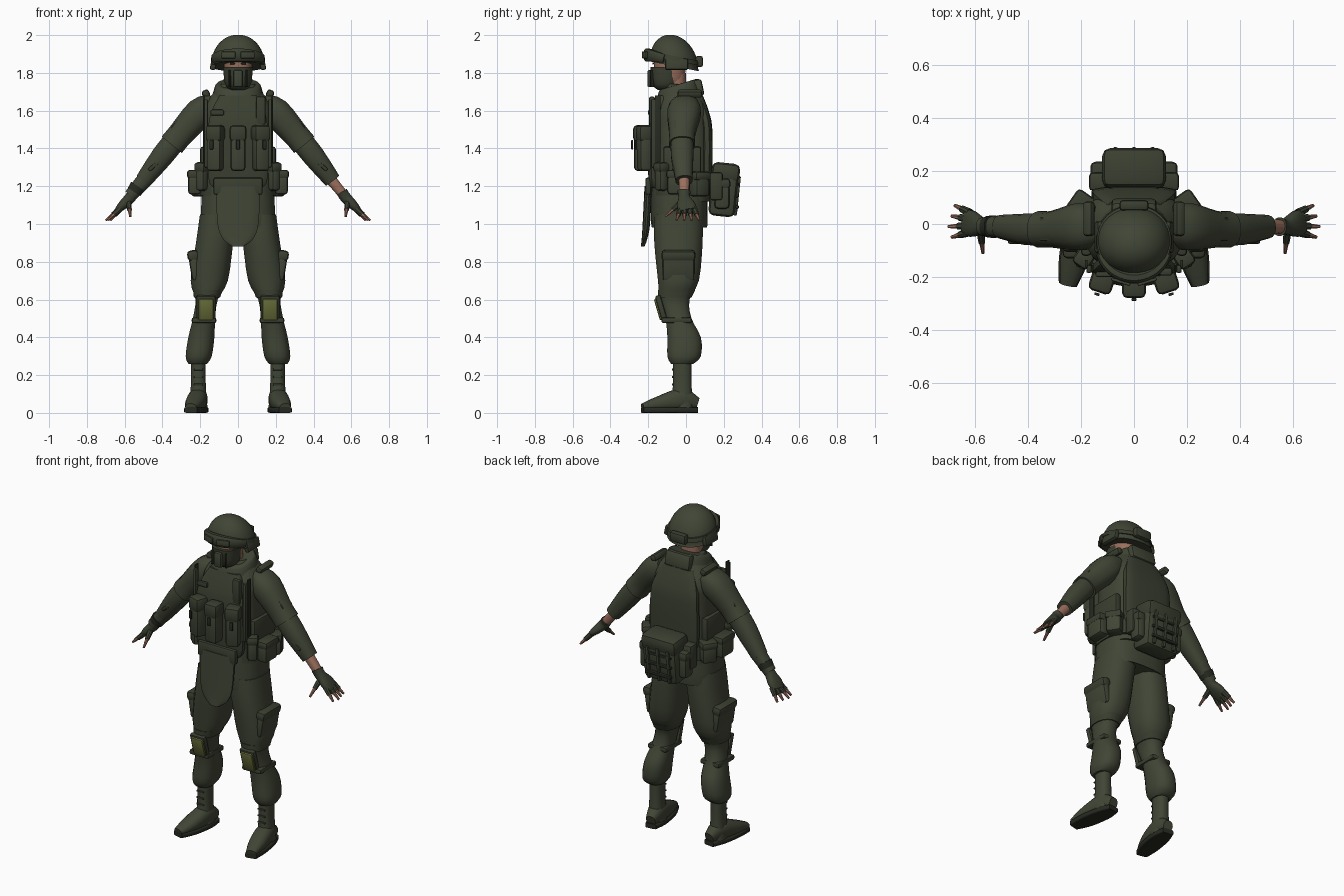
import bpy, bmesh, math
from mathutils import Vector, Matrix, Euler

cube = bpy.data.objects.get("Cube")
if cube:
    bpy.data.objects.remove(cube, do_unlink=True)


def material(name, red, green, blue):
    mat = bpy.data.materials.new(name)
    mat.use_nodes = True
    mat.diffuse_color = (red, green, blue, 1)
    shader = mat.node_tree.nodes["Principled BSDF"]
    shader.inputs["Base Color"].default_value = mat.diffuse_color
    shader.inputs["Roughness"].default_value = 0.9
    return mat


olive = material("olive cloth", .052, .06, .036)
drab = material("drab webbing", .043, .05, .03)
dark = material("dark strap", .02, .023, .015)
skin = material("skin", .33, .16, .11)
moss = material("moss yellow patch", .15, .17, .045)

X_AXIS, Y_AXIS, UP = Matrix.Identity(3)


def finish(bm, name, mat, mirror):
    bmesh.ops.recalc_face_normals(bm, faces=bm.faces[:])
    mesh = bpy.data.meshes.new(name)
    bm.to_mesh(mesh)
    bm.free()
    mesh.materials.append(mat)
    obj = bpy.data.objects.new(name, mesh)
    bpy.context.collection.objects.link(obj)
    if mirror:
        obj.modifiers.new("Mirror", 'MIRROR')
    bpy.ops.object.select_all(action='DESELECT')
    obj.select_set(True)
    bpy.context.view_layer.objects.active = obj
    bpy.ops.object.shade_smooth_by_angle(angle=math.radians(40))


def spline(rings, steps=3):
    """Pass a smooth curve through all values of the rings."""
    result = []
    last = len(rings) - 1
    for i in range(last):
        around = [rings[min(max(i + k, 0), last)] for k in (-1, 0, 1, 2)]
        for step in range(steps):
            t = step / steps
            result.append([
                q + t / 2 * (r - p + t * (2 * p - 5 * q + 4 * r - s
                                          + t * (3 * (q - r) + s - p)))
                for p, q, r, s in zip(*around)])
    return result + [rings[last]]


def tube(name, rings, mat, axis=None, ref=Y_AXIS, power=2.4, sides=16, mirror=False):
    """Loft superellipse rings: x, y, z, radius along ref, radius across."""
    bm = bmesh.new()
    rings = spline([(*ring, ring[-1])[:5] for ring in rings])
    points = [Vector(ring[:3]) for ring in rings]
    loops = []
    for i, (point, ring) in enumerate(zip(points, rings)):
        along = axis or points[min(i + 1, len(points) - 1)] - points[max(i - 1, 0)]
        along = along.normalized()
        u = (ref - along * ref.dot(along)).normalized()
        v = along.cross(u)
        loop = []
        for k in range(sides):
            angle = math.tau * (k + .5) / sides
            c, s = (math.copysign(abs(value) ** (2 / power), value)
                    for value in (math.cos(angle), math.sin(angle)))
            loop.append(bm.verts.new(point + u * ring[3] * c + v * ring[4] * s))
        loops.append(loop)
    for low, high in zip(loops, loops[1:]):
        for k in range(sides):
            bm.faces.new((low[k - 1], low[k], high[k], high[k - 1]))
    bm.faces.new(loops[0])
    bm.faces.new(loops[-1])
    finish(bm, name, mat, mirror)


def column(name, rings, mat, x=0, y=-.02, splay=0, axis=UP, **options):
    """Loft level rings: height, depth, width and an optional shift in y."""
    tube(name, [(x + splay * z, y + sum(shift), z, depth, width)
                for z, depth, width, *shift in rings], mat, axis=axis, **options)


def box(name, loc, size, mat, rot=(0, 0, 0), mirror=False, bevel=.015):
    bm = bmesh.new()
    turn = Euler([math.radians(angle) for angle in rot]).to_matrix().to_4x4()
    bmesh.ops.create_cube(bm, size=1, matrix=Matrix.Diagonal((*size, 1)))
    bmesh.ops.bevel(bm, geom=bm.edges[:], offset=min(bevel, min(size) / 3),
                    segments=2, profile=.5, affect='EDGES', clamp_overlap=True)
    bm.transform(Matrix.Translation(loc) @ turn)
    finish(bm, name, mat, mirror)


def pouch(name, loc, size, rot=(0, 0, 0), mirror=False, bevel=.02):
    """A bag with a slightly wider flap over its top third."""
    box(name, loc, size, olive, rot, mirror, bevel)
    width, depth, height = size
    turn = Euler([math.radians(angle) for angle in rot]).to_matrix()
    lid = Vector(loc) + turn @ Vector((0, 0, height / 3))
    box(name + "_flap", lid, (width + .01, depth + .01, height * .36),
        drab, rot, mirror, bevel)


# Trousers with bloused cuffs, cargo pockets and knee pads
leg = dict(x=.25, y=-.04, splay=-.14, mirror=True)
column("trouser_legs", [
    (1.05, .13, .1), (.9, .13, .1), (.7, .11, .1), (.6, .08, .06, -.02),
    (.5, .07, .06), (.4, .09, .07, .03), (.3, .09, .07, .03), (.26, .06, .05, .02)],
    olive, **leg)
column("knee_straps", [(.65, .1, .08, -.01), (.61, .09, .07, -.02)], drab, **leg)
pouch("cargo_pockets", (.23, -.04, .78), (.05, .17, .16), (0, 9, 0), True)
box("lower_knee_straps", (.18, -.05, .49), (.13, .16, .03), drab, mirror=True)
box("knee_pads", (.17, -.13, .55), (.1, .03, .15), drab, (16, 0, 0), True)
box("knee_patches", (.17, -.14, .55), (.08, .03, .12), moss, (16, 0, 0), True)

# Boots: shaft, foot, sole and laces
foot = [(.2, .06, .05, .03, .03), (.21, -.02, .07, .05, .06),
        (.23, -.14, .05, .05, .04), (.25, -.23, .03, .03, .02)]
sole = [(x, y, .015, width + .005, .015) for x, y, z, width, height in foot]
column("boot_shafts", [(.3, .05, .04), (.15, .05, .04), (.02, .06, .05)],
       olive, x=.21, mirror=True)
tube("boot_feet", foot, olive, ref=X_AXIS, mirror=True)
tube("boot_soles", sole, dark, ref=X_AXIS, power=6, mirror=True)
for row in range(4):
    box("boot_laces", (.21, -.07, .11 + row * .04), (.05, .01, .01), drab, mirror=True)

# Jacket, armour vest and collar
column("jacket_skirt", [(.99, .14, .19), (1, .15, .2), (1.2, .15, .19)],
       olive, y=-.035, power=2.8, sides=24)
column("torso", [(1.12, .15, .18), (1.5, .15, .18), (1.6, .14, .18),
                 (1.67, .11, .15), (1.74, .08, .09)], olive, power=3, sides=24)
for name, y, inward in (("front_armour", -.17, 1), ("back_armour", .11, -1)):
    column(name, [(1.19, .02, .13), (1.25, .03, .16), (1.5, .03, .16),
                  (1.6, .03, .14, inward * .02), (1.68, .03, .1, inward * .05)],
           drab, y=y, power=3.5)
column("collar", [(1.62, .14, .15), (1.66, .13, .14), (1.73, .11, .12), (1.74, .1, .1)],
       olive, y=-.04, axis=UP - Y_AXIS * .3, sides=24)
box("collar_back", (0, .06, 1.72), (.17, .06, .09), olive, (12, 0, 0))
box("shoulder_pads", (.17, .02, 1.69), (.04, .13, .04), drab, (0, 25, 0), True)
box("shoulder_straps", (.17, -.17, 1.48), (.02, .03, .36), drab, mirror=True)
box("strap_edges", (.18, -.15, 1.5), (.01, .03, .36), dark, mirror=True)
box("chest_tab", (-.11, -.19, 1.59), (.07, .02, .03), drab)
box("radio", (.12, -.18, 1.6), (.05, .03, .15), drab)
box("side_panels", (.18, -.02, 1.33), (.04, .2, .16), drab, mirror=True)

# Three chest pouches that follow the curve of the vest
for side in (-1, 0, 1):
    x, y, turn = side * .12, -.235 + abs(side) * .02, (0, 0, side * 18)
    pouch("chest_pouch", (x, y, 1.4), (.08, .08, .24), turn)
    box("pouch_clip", (x + side * .02, y - .05, 1.42), (.02, .01, .05), dark, turn)

# Belt, hip pouches and groin flap
column("belt", [(1.15, .16, .2), (1.27, .16, .2)], drab, power=3, sides=24)
pouch("hip_pouches", (.23, -.04, 1.22), (.07, .12, .13), mirror=True)
pouch("rear_hip_pouches", (.2, .07, 1.21), (.08, .09, .13), (0, 0, 35), True)
pouch("front_hip_pouches", (.19, -.13, 1.25), (.06, .06, .15), (0, 0, 35), True)
box("flap_belt", (0, -.2, 1.2), (.26, .03, .09), drab)
column("groin_flap", [(1.2, .02, .12), (1, .02, .11, -.01), (.92, .015, .08, -.02),
                      (.88, .01, .03, -.03)], olive, y=-.2)

# Waist pack at the back with straps and webbing
tilt = (-6, 0, 0)
box("waist_pack_base", (0, .16, 1.2), (.34, .07, .15), drab)
pouch("waist_pack", (0, .2, 1.18), (.23, .14, .28), tilt, bevel=.03)
pouch("pack_side_pouches", (.13, .19, 1.16), (.06, .08, .16), mirror=True)
for step in (-1, 0, 1):
    box("pack_strap", (step * .07, .27, 1.15), (.02, .02, .21), drab, tilt)
    box("pack_webbing", (0, .27, 1.15 + step * .06), (.18, .02, .02), dark, tilt)

# Sleeves with a folded step at the elbow; one wrist is bare
tube("upper_sleeves", [(.13, 0, 1.63, .07, .06), (.2, -.01, 1.59, .09, .08),
                       (.3, -.02, 1.48, .07), (.35, -.02, 1.42, .07)],
     olive, mirror=True)
tube("forearm_sleeves", [(.32, -.02, 1.46, .06), (.4, -.02, 1.36, .06),
                         (.5, -.01, 1.23, .045)], olive, mirror=True)
box("arm_pockets", (.32, -.02, 1.54), (.02, .09, .1), drab, (0, -39, 0), True)
box("sleeve_bands", (.43, -.02, 1.32), (.11, .11, .02), drab, (0, 40, 0), True)
tube("left_wrist", [(.48, -.01, 1.25, .03), (.57, -.01, 1.14, .025)], skin)
tube("right_cuff", [(-.48, -.01, 1.25, .045), (-.57, -.01, 1.15, .035)], olive)
tube("right_wrist_band", [(-.53, -.01, 1.2, .043), (-.55, -.01, 1.17, .04)], dark)

# Fingerless gloves with bare fingertips
tube("gloves", [(.55, -.01, 1.17, .035, .03), (.57, -.01, 1.14, .03),
                (.61, 0, 1.1, .05, .025), (.64, .01, 1.07, .045, .015)],
     drab, mirror=True)
fingers = [((.62, -.03 + i * .024, 1.085), (.7 - abs(i - 1) * .012, -.05 + i * .04, 1.02))
           for i in range(4)]
fingers.append(((.58, -.02, 1.12), (.57, -.11, 1.04)))
for root, tip in fingers:
    root, tip = Vector(root), Vector(tip)
    middle = root.lerp(tip, .55)
    tube("glove_finger", [(*root, .016), (*middle, .013)], drab,
         ref=X_AXIS, sides=8, mirror=True)
    tube("fingertip", [(*middle, .01), (*tip, .006)], skin,
         ref=X_AXIS, sides=8, mirror=True)

# Neck, head and face mask
column("neck", [(1.62, .06, .06), (1.8, .06, .06)], skin, y=-.06)
column("head", [(1.72, .06, .05), (1.78, .08, .07), (1.9, .09, .08)], skin, y=-.085)
column("face_mask", [(1.71, .04, .04), (1.74, .07, .07), (1.83, .08, .08)],
       drab, y=-.11)
box("mask_front", (0, -.19, 1.77), (.05, .03, .09), olive)
box("mask_seams", (.045, -.18, 1.77), (.01, .02, .09), dark, (0, 0, 30), True)
box("eyes", (.03, -.174, 1.85), (.026, .008, .01), dark, mirror=True)

# Helmet dome, ear covers, goggles and their strap
shell = dict(y=-.063, axis=UP + Y_AXIS * .2, power=2.1, sides=28)
dome = [(1.835, .135, .145)]
for step in range(9):
    angle = step * .19
    dome.append((1.85 + .15 * math.sin(angle),
                 .13 * math.cos(angle), .14 * math.cos(angle)))
column("helmet", dome, olive, **shell)
column("goggle_strap", [(1.865, .14, .145), (1.89, .136, .14)], drab, **shell)
box("strap_buckle", (0, .07, 1.86), (.11, .04, .06), drab)
box("ear_covers", (.13, -.05, 1.845), (.03, .12, .06), drab, (0, -12, 0), True)
arc = []
for step in range(-6, 7):
    angle = step * .2
    front = math.cos(angle)
    arc.append((.138 * math.sin(angle), -.063 - .14 * front, 1.865 + .03 * front,
                .015 + .02 * front, .01 + .012 * front))
tube("goggles", arc, drab, ref=UP, power=3, sides=10)
box("goggle_lenses", (.05, -.218, 1.895), (.075, .012, .036), olive, (0, 0, 17), True)
